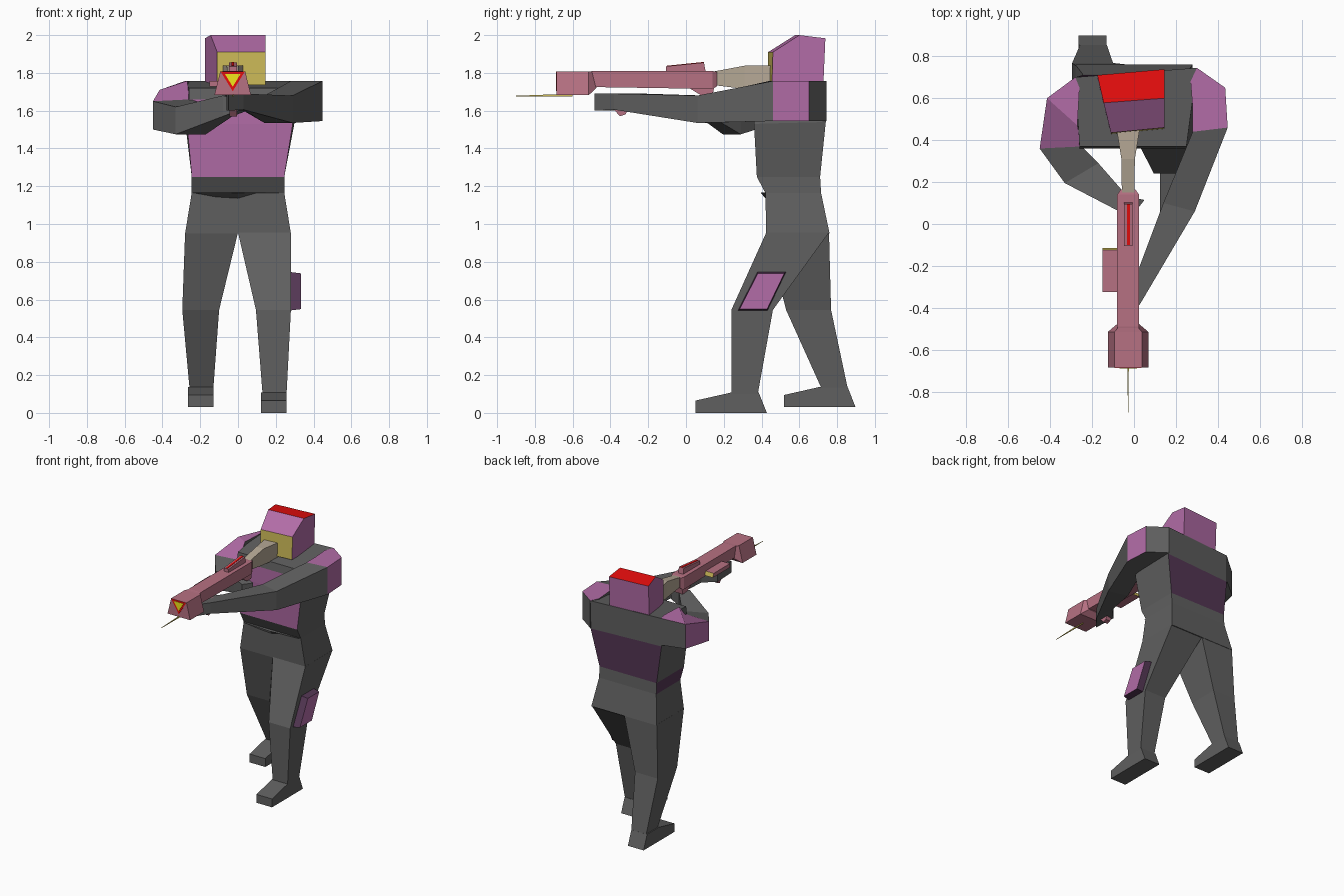
import bpy, bmesh

COLORS = {
    "grey": (0.115, 0.115, 0.115), "purple": (0.445, 0.15, 0.385), "dark_purple": (0.09, 0.038, 0.09),
    "yellow": (0.62, 0.50, 0.10), "red": (0.80, 0.004, 0.004), "pink": (0.47, 0.165, 0.225),
    "beige": (0.46, 0.39, 0.30), "gold": (0.9, 0.8, 0.01),
}
MATS = {}
for key, c in COLORS.items():
    MATS[key] = bpy.data.materials.new(key)
    MATS[key].diffuse_color = (*c, 1)


def loft(name, rings, color="grey", paint=None):
    """Skin matching rings; paint maps (segment, side) or 'start'/'end' to a colour."""
    paint = paint or {}
    names = [color] + sorted(set(paint.values()) - {color})
    bm = bmesh.new()
    vs = [[bm.verts.new(p) for p in r] for r in rings]
    n = len(rings[0])

    def face(verts, key):
        bm.faces.new(verts).material_index = names.index(paint.get(key, color))

    for i in range(len(vs) - 1):
        for j in range(n):
            k = (j + 1) % n
            face((vs[i][j], vs[i][k], vs[i + 1][k], vs[i + 1][j]), (i, j))
    face(vs[0][::-1], "start")
    face(vs[-1], "end")
    bmesh.ops.recalc_face_normals(bm, faces=bm.faces)
    me = bpy.data.meshes.new(name)
    bm.to_mesh(me)
    bm.free()
    for m in names:
        me.materials.append(MATS[m])
    ob = bpy.data.objects.new(name, me)
    bpy.context.collection.objects.link(ob)
    return ob


def prism(name, profile, x0, x1, color="grey", inset=1.0, paint=None):
    """Side (y, z) profile spanning x0..x1, scaled by inset at the x1 end."""
    cy = sum(p[0] for p in profile) / len(profile)
    cz = sum(p[1] for p in profile) / len(profile)
    a = [(x0, y, z) for y, z in profile]
    b = [(x1, cy + (y - cy) * inset, cz + (z - cz) * inset) for y, z in profile]
    return loft(name, [a, b], color, paint)


def rect(x0, x1, y0, y1, z):
    """Horizontal ring."""
    return [(x0, y0, z), (x1, y0, z), (x1, y1, z), (x0, y1, z)]


GX = -0.028  # gun centre line


def trap(y, hb, ht, zb, zt):
    """Upright trapezoid section of the gun."""
    return [(GX - hb, y, zb), (GX + hb, y, zb), (GX + ht, y, zt), (GX - ht, y, zt)]


# torso with chest, back and hip panels
loft("torso", [
    rect(-0.28, 0.28, 0.425, 0.76, 0.95),
    rect(-0.245, 0.245, 0.42, 0.715, 1.165),
    rect(-0.245, 0.245, 0.375, 0.71, 1.25),
    [(-0.27, 0.36, 1.53), (0.29, 0.36, 1.53), (0.3, 0.74, 1.54), (-0.28, 0.70, 1.54)],
    [(-0.26, 0.36, 1.66), (0.25, 0.36, 1.66), (0.3, 0.745, 1.74), (-0.28, 0.70, 1.74)],
    [(-0.26, 0.37, 1.72), (0.25, 0.37, 1.72), (0.3, 0.745, 1.757), (-0.28, 0.70, 1.757)],
], paint={(2, 0): "purple", (3, 0): "purple", (2, 2): "dark_purple", (1, 3): "dark_purple"})

# belt point, sloping inwards under the chest
loft("belt_point", [
    [(-0.24, 0.405, 1.168), (0, 0.395, 1.165), (0.24, 0.405, 1.168)],
    [(-0.24, 0.46, 1.16), (0, 0.435, 1.12), (0.24, 0.46, 1.16)]])

# head with visor: side profile skewed at the left end
loft("head", [
    [(0.145, 0.455, 1.735), (0.145, 0.46, 1.91), (0.145, 0.6, 2.0), (0.145, 0.738, 1.983), (0.145, 0.727, 1.735)],
    [(-0.11, 0.43, 1.735), (-0.11, 0.435, 1.91), (-0.145, 0.578, 2.0), (-0.175, 0.71, 1.983), (-0.175, 0.70, 1.735)],
], "purple", {(0, 0): "yellow", (0, 2): "red"})

# legs
loft("front_leg", [rect(0, 0.28, 0.425, 0.757, 0.955), rect(0.095, 0.28, 0.24, 0.46, 0.545),
                   rect(0.13, 0.257, 0.24, 0.38, 0.1)])
loft("rear_leg", [rect(-0.28, 0, 0.425, 0.757, 0.955), rect(-0.295, -0.1, 0.53, 0.768, 0.545),
                  rect(-0.257, -0.13, 0.715, 0.855, 0.135)])

# feet share one profile
FOOT = [(0, 0), (0, 0.065), (0.19, 0.108), (0.335, 0.108), (0.378, 0)]
for name, y, z, xa, xb in (("front_foot", 0.05, 0, 0.123, 0.257), ("rear_foot", 0.52, 0.03, -0.265, -0.13)):
    prism(name, [(y + a, z + b) for a, b in FOOT], xa, xb)

# thigh pouch with dark edges
prism("thigh_pouch", [(0.272, 0.54), (0.432, 0.54), (0.532, 0.748), (0.378, 0.748)],
      0.26, 0.333, "dark_purple", 0.91, {"end": "purple"})


def arm(name, sections):
    """Sections: inner x, y, top z, outer x, y, top z, bottom z."""
    rings = [[(ix, iy, zb), (ox, oy, zb), (ox, oy, oz), (ix, iy, iz)]
             for ix, iy, iz, ox, oy, oz, zb in sections]
    loft(name, rings, paint={(0, 2): "purple", (1, 2): "purple", (1, 1): "purple"})


arm("support_arm", [
    (0.27, 0.68, 1.757, 0.30, 0.745, 1.757, 1.545),
    (0.28, 0.55, 1.757, 0.435, 0.65, 1.757, 1.545),
    (0.28, 0.44, 1.757, 0.447, 0.46, 1.757, 1.545),
    (0.14, 0.10, 1.68, 0.29, 0.06, 1.68, 1.535),
    (0.02, -0.22, 1.69, 0.03, -0.38, 1.69, 1.605),
    (-0.06, -0.30, 1.69, -0.05, -0.485, 1.69, 1.60)])
arm("trigger_arm", [
    (-0.26, 0.65, 1.757, -0.28, 0.70, 1.757, 1.55),
    (-0.27, 0.47, 1.757, -0.415, 0.60, 1.71, 1.52),
    (-0.25, 0.37, 1.66, -0.45, 0.36, 1.65, 1.50),
    (-0.17, 0.29, 1.63, -0.33, 0.195, 1.62, 1.475),
    (-0.03, 0.13, 1.68, -0.08, 0.065, 1.68, 1.57),
    (0.05, 0.115, 1.66, 0.0, 0.05, 1.66, 1.60)])

# gun body
loft("gun_barrel", [trap(-0.52, 0.05, 0.05, 1.735, 1.805), trap(-0.49, 0.052, 0.052, 1.725, 1.81),
                    trap(0.14, 0.052, 0.052, 1.715, 1.81), trap(0.165, 0.035, 0.035, 1.73, 1.805)], "pink")
loft("gun_muzzle", [trap(-0.685, 0.097, 0.066, 1.682, 1.808), trap(-0.515, 0.097, 0.066, 1.682, 1.808),
                    trap(-0.475, 0.05, 0.03, 1.72, 1.81)], "pink")

# triangular muzzle opening: red frame, yellow core
for name, s, y, col in (("muzzle_frame", 1, -0.687, "red"), ("muzzle_core", 0.66, -0.689, "gold")):
    tri = [(GX - 0.064 * s, 1.773 + 0.034 * s), (GX + 0.064 * s, 1.773 + 0.034 * s), (GX, 1.773 - 0.07 * s)]
    loft(name, [[(a, y, b) for a, b in tri], [(a, -0.67, b) for a, b in tri]], col)

# sight rail, grips, side box, stock and blade
prism("gun_sight", [(-0.105, 1.80), (-0.105, 1.835), (0.095, 1.855), (0.105, 1.80)], -0.048, -0.006, "pink")
prism("sight_stripe", [(-0.10, 1.80), (-0.10, 1.838), (0.095, 1.858), (0.1, 1.80)], -0.034, -0.020, "red")
prism("rear_grip", [(0.0, 1.73), (0.09, 1.675), (0.14, 1.675), (0.15, 1.73)], -0.07, 0.015, "pink")
prism("front_grip", [(-0.41, 1.69), (-0.385, 1.61), (-0.35, 1.57), (-0.32, 1.58), (-0.29, 1.64), (-0.29, 1.69)],
      -0.045, -0.005, "pink")
prism("side_box", [(-0.325, 1.727), (-0.325, 1.757), (-0.125, 1.757), (-0.115, 1.727)], -0.15, -0.05,
      "pink", paint={(0, 2): "yellow"})
loft("gun_stock", [trap(0.15, 0.03, 0.03, 1.735, 1.808), trap(0.31, 0.032, 0.032, 1.715, 1.838),
                   trap(0.45, 0.055, 0.055, 1.715, 1.838)], "beige")
loft("blade", [trap(-0.9, 0.001, 0.001, 1.676, 1.679), trap(-0.6, 0.004, 0.004, 1.676, 1.69)], "yellow")
